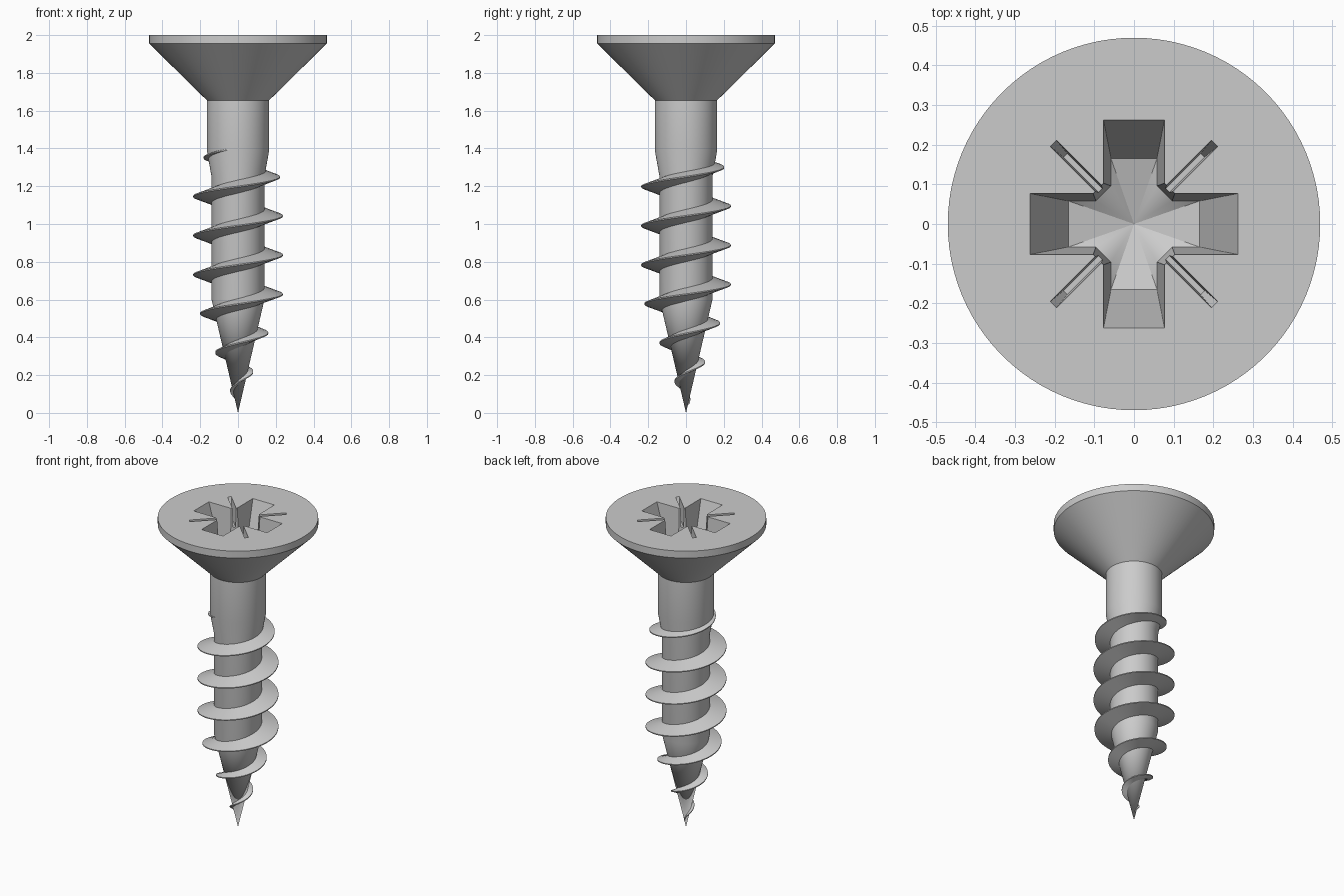
import bpy, bmesh, math

if "Cube" in bpy.data.objects:
    bpy.data.objects.remove(bpy.data.objects["Cube"])

steel = bpy.data.materials.new("grey_steel")
steel.use_nodes = True
GREY = (0.6, 0.6, 0.6, 1)
steel.diffuse_color = GREY
steel.node_tree.nodes["Principled BSDF"].inputs["Base Color"].default_value = GREY


def loft(name, rings):
    """Skin a list of closed rings; a one-point ring is a tip, other ends are capped."""
    bm = bmesh.new()
    rows = [[bm.verts.new(p) for p in ring] for ring in rings]
    for a, b in zip(rows, rows[1:]):
        n = max(len(a), len(b))
        for i in range(n):
            j = (i + 1) % n
            if len(a) == 1:
                bm.faces.new((a[0], b[j], b[i]))
            elif len(b) == 1:
                bm.faces.new((a[i], a[j], b[0]))
            else:
                bm.faces.new((a[i], a[j], b[j], b[i]))
    for row in (rows[0], rows[-1]):
        if len(row) > 2:
            bm.faces.new(row)
    bmesh.ops.recalc_face_normals(bm, faces=bm.faces)
    mesh = bpy.data.meshes.new(name)
    bm.to_mesh(mesh)
    bm.free()
    mesh.materials.append(steel)
    obj = bpy.data.objects.new(name, mesh)
    bpy.context.collection.objects.link(obj)
    return obj


def activate(obj):
    bpy.ops.object.select_all(action='DESELECT')
    obj.select_set(True)
    bpy.context.view_layer.objects.active = obj


def smooth(obj, angle=30):
    activate(obj)
    bpy.ops.object.shade_smooth_by_angle(angle=math.radians(angle))


def lathe(name, profile, sides=96):
    def ring(r, z):
        if r == 0:
            return [(0, 0, z)]
        turns = [math.tau * i / sides for i in range(sides)]
        return [(r * math.cos(t), r * math.sin(t), z) for t in turns]
    return loft(name, [ring(r, z) for r, z in profile])


def cut(obj, cutter):
    mod = obj.modifiers.new("cut", 'BOOLEAN')
    mod.operation = 'DIFFERENCE'
    mod.solver = 'EXACT'
    mod.object = cutter
    activate(obj)
    bpy.ops.object.modifier_apply(modifier=mod.name)
    bpy.data.objects.remove(cutter)


def spin(points, quarter, z):
    """Turn flat points by quarter turns and place them at height z."""
    c, s = math.cos(quarter * math.pi / 2), math.sin(quarter * math.pi / 2)
    return [(x * c - y * s, x * s + y * c, z) for x, y in points]


def interpolate(table, z):
    for (z0, r0), (z1, r1) in zip(table, table[1:]):
        if z <= z1:
            return r0 + (r1 - r0) * (z - z0) / (z1 - z0)
    return table[-1][1]


# Countersunk head
head = lathe("head", [(0.165, 1.655), (0.47, 1.955), (0.47, 2.0)])

# Cross recess: tapered cross with chamfered inner corners and a shallow conical floor
top_arm = [(0.262, -0.077), (0.262, 0.077), (0.103, 0.077), (0.077, 0.103)]
floor_arm = [(0.165, -0.058), (0.165, 0.058), (0.096, 0.058), (0.058, 0.096)]


def cross(arm, z):
    return [p for q in range(4) for p in spin(arm, q, z)]


cut(head, loft("recess_cutter", [cross(top_arm, 2.05), cross(top_arm, 2.0),
                                 cross(floor_arm, 1.71), [(0, 0, 1.665)]]))


# Four narrow diagonal slits
def slit(outer, half):
    corners = [(0.05, -half), (outer, -half), (outer, half), (0.05, half)]
    k = math.sqrt(0.5)
    return [((x - y) * k, (x + y) * k) for x, y in corners]


for q in range(4):
    cut(head, loft("slit_cutter", [spin(slit(0.288, 0.011), q, 2.03),
                                   spin(slit(0.288, 0.011), q, 2.0),
                                   spin(slit(0.245, 0.007), q, 1.88)]))
smooth(head)

# Shank and tapering core
CORE = [(0, 0), (0.6, 0.14), (1.25, 0.14), (1.39, 0.165), (1.655, 0.165)]
smooth(lathe("shank", [(r, z) for z, r in CORE]))

# Right-hand thread, growing from the tip and fading into the shank
CREST = [(0.05, 0.017), (0.62, 0.237), (1.2, 0.237), (1.25, 0.222), (1.41, 0.16)]
PITCH, STEPS = 0.2075, 64
sections = []
for i in range(int((1.41 - 0.05) / PITCH * STEPS) + 1):
    z = 0.05 + PITCH * i / STEPS
    angle = math.tau * (z - 1.25) / PITCH
    core, crest = interpolate(CORE, z), interpolate(CREST, z)
    root = max(core - 0.02, core * 0.5)
    width = 0.01 + 0.32 * max(crest - core, 0)
    edge = 0.003
    outline = [(root, -width), (crest, -edge), (crest, edge), (root, width)]
    sections.append([(r * math.cos(angle), r * math.sin(angle), z + h) for r, h in outline])
smooth(loft("thread", sections), 40)
